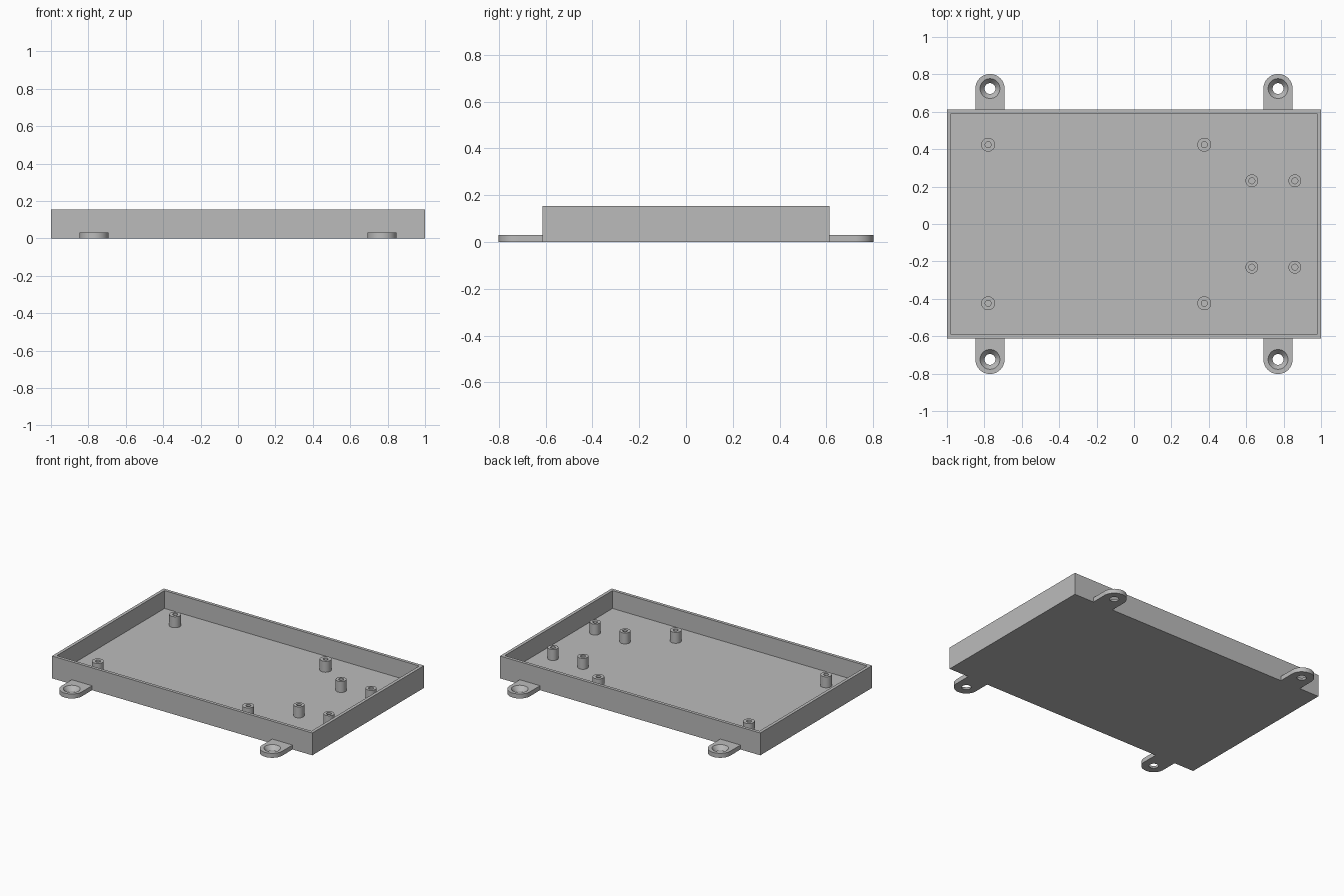
import bpy, bmesh, math

if "Cube" in bpy.data.objects:
    bpy.data.objects.remove(bpy.data.objects["Cube"])

HALF_X, HALF_Y, HEIGHT = 1.0, 0.613, 0.155
WALL, FLOOR = 0.022, 0.031
TAB_X, TAB_Y, TAB_R, TAB_T = 0.77, 0.724, 0.078, 0.031

grey = bpy.data.materials.new("light_grey_plastic")
grey.diffuse_color = (0.5, 0.5, 0.5, 1)
grey.use_nodes = True
grey.node_tree.nodes["Principled BSDF"].inputs["Base Color"].default_value = grey.diffuse_color


def finish(bm, name, smooth=True):
    bmesh.ops.recalc_face_normals(bm, faces=bm.faces)
    me = bpy.data.meshes.new(name)
    bm.to_mesh(me)
    bm.free()
    me.materials.append(grey)
    ob = bpy.data.objects.new(name, me)
    bpy.context.collection.objects.link(ob)
    if smooth:
        bpy.ops.object.select_all(action='DESELECT')
        ob.select_set(True)
        bpy.context.view_layer.objects.active = ob
        bpy.ops.object.shade_smooth_by_angle(angle=math.radians(30))
    return ob


def skin(bm, rings, closed=False, cap_last=False):
    """Join successive rings of points with quads."""
    loops = [[bm.verts.new(p) for p in ring] for ring in rings]
    pairs = list(zip(loops, loops[1:]))
    if closed:
        pairs.append((loops[-1], loops[0]))
    for a, b in pairs:
        for i in range(len(a)):
            j = (i + 1) % len(a)
            bm.faces.new((a[i], a[j], b[j], b[i]))
    if cap_last:
        bm.faces.new(loops[-1])


def circle(x, y, r, z, angles):
    return [(x + r * math.cos(a), y + r * math.sin(a), z) for a in angles]


def rect(hx, hy, z):
    return [(-hx, -hy, z), (hx, -hy, z), (hx, hy, z), (-hx, hy, z)]


# Open tray: underside, outer walls, rim, inner walls, floor
bm = bmesh.new()
ix, iy = HALF_X - WALL, HALF_Y - WALL
skin(bm, [rect(HALF_X, HALF_Y, 0), rect(HALF_X, HALF_Y, HEIGHT),
          rect(ix, iy, HEIGHT), rect(ix, iy, FLOOR)], cap_last=True)
bm.faces.new([v for v in bm.verts if v.co.z == 0])
finish(bm, "tray", smooth=False)


# Rounded mounting tabs with countersunk holes
def make_tab(name, x, side):
    length = TAB_Y - HALF_Y
    corner = math.atan2(length, TAB_R)
    angles = sorted([2 * math.pi * i / 64 for i in range(64)]
                    + [math.pi + corner, 2 * math.pi - corner])

    def outline(z):
        pts = []
        for a in angles:
            c, s = math.cos(a), math.sin(a)
            r = TAB_R
            if s < -1e-6:  # straight part, reaching the wall
                r = min(TAB_R / max(abs(c), 1e-6), length / -s)
            pts.append((x + r * c, side * (TAB_Y + r * s), z))
        return pts

    def hole(r, z):
        return [(px, side * py, z) for px, py, _ in circle(x, TAB_Y, r, z, angles)]

    bm = bmesh.new()
    skin(bm, [outline(0), outline(TAB_T), hole(0.053, TAB_T), hole(0.029, 0)],
         closed=True)
    finish(bm, name)


for x, xn in ((-TAB_X, "left"), (TAB_X, "right")):
    for side, yn in ((-1, "front"), (1, "back")):
        make_tab(f"mounting_tab_{yn}_{xn}", x, side)

# Hollow standoffs on the floor: x, y offset, outer radius
full = [2 * math.pi * i / 40 for i in range(40)]
for n, (x, y, r) in enumerate([(-0.78, 0.424, 0.037), (0.376, 0.424, 0.037),
                               (0.63, 0.231, 0.034), (0.86, 0.231, 0.034)]):
    for side, yn in ((-1, "front"), (1, "back")):
        bm = bmesh.new()
        top = 0.107
        skin(bm, [circle(x, side * y, r, FLOOR, full),
                  circle(x, side * y, r, top, full),
                  circle(x, side * y, 0.016, top, full),
                  circle(x, side * y, 0.016, FLOOR + 0.001, full)], cap_last=True)
        finish(bm, f"standoff_{yn}_{n + 1}")
